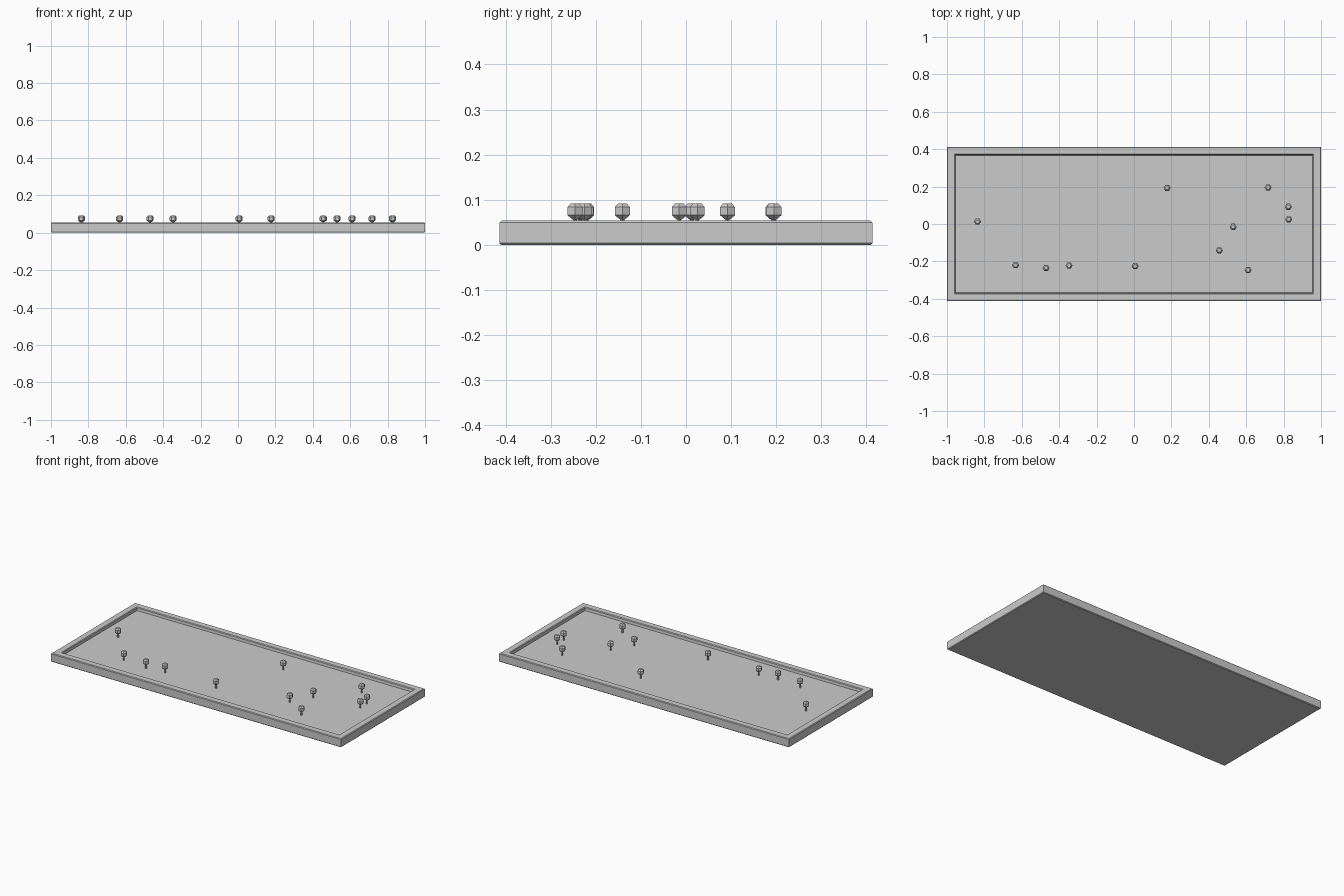
import bpy, bmesh, math

if "Cube" in bpy.data.objects:
    bpy.data.objects.remove(bpy.data.objects["Cube"])

def finish(name, bm):
    bmesh.ops.recalc_face_normals(bm, faces=bm.faces)
    me = bpy.data.meshes.new(name)
    bm.to_mesh(me)
    bm.free()
    ob = bpy.data.objects.new(name, me)
    bpy.context.collection.objects.link(ob)
    return ob

def loft(bm, rings):
    # bridge consecutive rings of equal size
    for a, b in zip(rings, rings[1:]):
        for i in range(len(a)):
            j = (i + 1) % len(a)
            bm.faces.new((a[i], a[j], b[j], b[i]))

# framed tray: nested rectangles from the base, over the rim, to the floor
W, D = 1.0, 0.413
profile = [(0.004, 0.0), (0.0, 0.004), (0.0, 0.05), (0.004, 0.054),
           (0.040, 0.054), (0.044, 0.050), (0.046, 0.034)]
bm = bmesh.new()
rings = [[bm.verts.new((sx * (W - i), sy * (D - i), z))
          for sx, sy in ((-1, -1), (1, -1), (1, 1), (-1, 1))] for i, z in profile]
loft(bm, rings)
bm.faces.new(rings[0])
bm.faces.new(rings[-1])
finish("framed_board", bm)

# push pins: thin shaft, faceted head
pin_profile = [(0.005, 0.032), (0.005, 0.056), (0.010, 0.059), (0.019, 0.066),
               (0.019, 0.084), (0.011, 0.092)]
SIDES = 6
pins = [(-0.837, 0.013), (-0.633, -0.22), (-0.47, -0.235), (-0.347, -0.222),
        (0.006, -0.225), (0.177, 0.193), (0.456, -0.141), (0.53, -0.015),
        (0.61, -0.246), (0.717, 0.195), (0.825, 0.092), (0.827, 0.025)]
bm = bmesh.new()
rings = [[bm.verts.new((r * math.cos(k * math.tau / SIDES), r * math.sin(k * math.tau / SIDES), z))
          for k in range(SIDES)] for r, z in pin_profile]
loft(bm, rings)
bm.faces.new(rings[0])
bm.faces.new(rings[-1])
first = finish("push_pin", bm)
first.location = (*pins[0], 0)
for x, y in pins[1:]:
    pin = first.copy()
    pin.location = (x, y, 0)
    bpy.context.collection.objects.link(pin)
